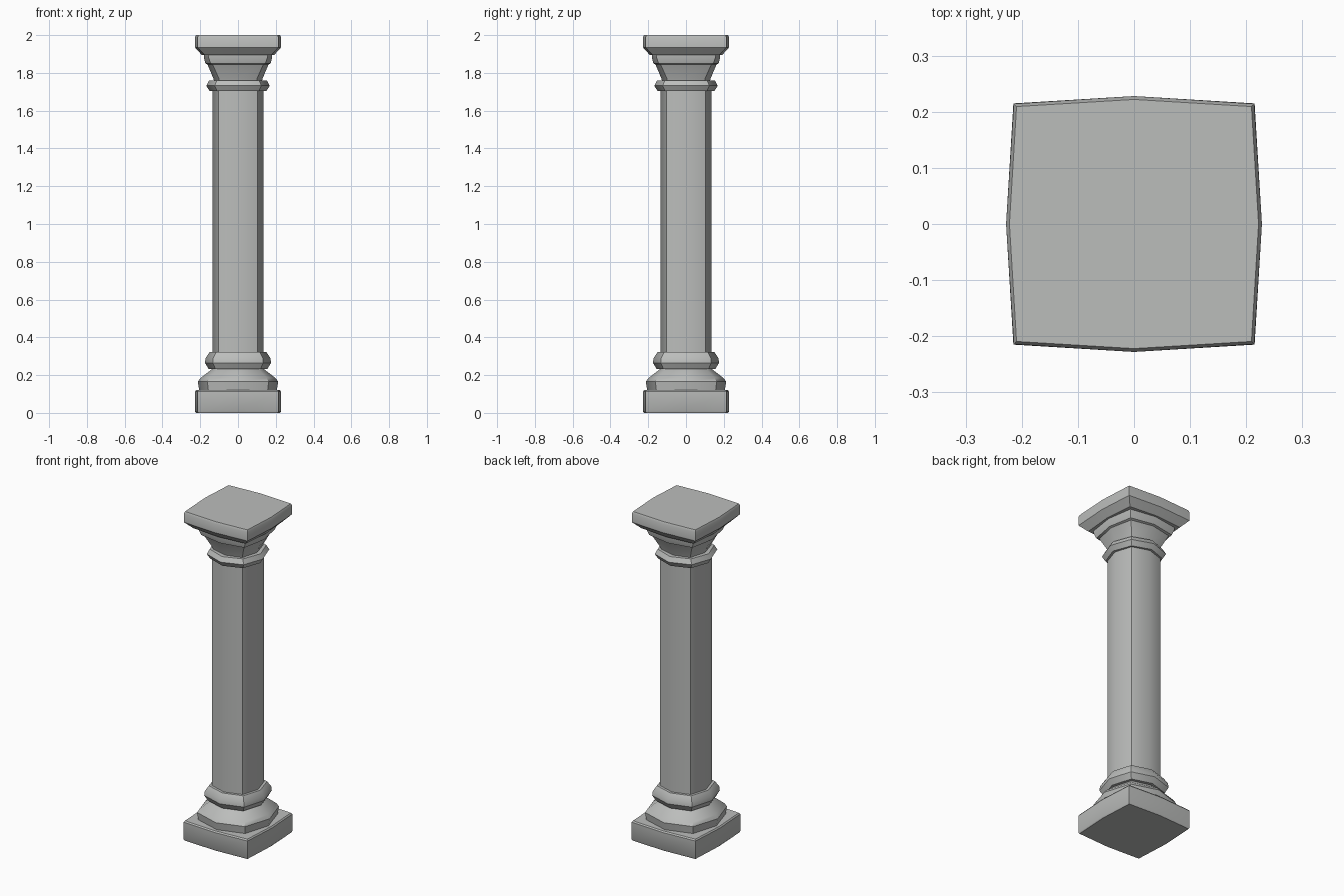
import bpy
import bmesh
import math

if "Cube" in bpy.data.objects:
    bpy.data.objects.remove(bpy.data.objects["Cube"])

stone = bpy.data.materials.new("grey stone")
stone.diffuse_color = (0.5, 0.51, 0.5, 1)
stone.use_nodes = True
stone.node_tree.nodes["Principled BSDF"].inputs["Base Color"].default_value = stone.diffuse_color


def loft(name, rings, smooth=36):
    """Eight-sided stack; each ring is (z, radius on the axes, radius at the corners)."""
    bm = bmesh.new()
    loops = []
    for z, r_axis, r_corner in rings:
        loop = []
        for i in range(8):
            a = math.radians(45 * i)
            r = r_corner if i % 2 else r_axis
            loop.append(bm.verts.new((r * math.cos(a), r * math.sin(a), z)))
        loops.append(loop)
    for lo, hi in zip(loops, loops[1:]):
        for i in range(8):
            j = (i + 1) % 8
            bm.faces.new((lo[i], lo[j], hi[j], hi[i]))
    bm.faces.new(loops[0][::-1])
    bm.faces.new(loops[-1])
    mesh = bpy.data.meshes.new(name)
    bm.to_mesh(mesh)
    bm.free()
    mesh.materials.append(stone)
    ob = bpy.data.objects.new(name, mesh)
    bpy.context.collection.objects.link(ob)
    bpy.ops.object.select_all(action='DESELECT')
    ob.select_set(True)
    bpy.context.view_layer.objects.active = ob
    bpy.ops.object.shade_smooth_by_angle(angle=math.radians(smooth))
    return ob


# square plinth with bowed sides
loft("plinth", [(0.0, 0.222, 0.298), (0.008, 0.228, 0.304),
                (0.112, 0.228, 0.304), (0.12, 0.222, 0.296)])
# flared base moulding
loft("base_bowl", [(0.12, 0.205, 0.222), (0.165, 0.213, 0.229), (0.185, 0.198, 0.215),
                   (0.232, 0.137, 0.15)])
# lower collar
loft("lower_collar", [(0.232, 0.155, 0.168), (0.265, 0.175, 0.189),
                      (0.29, 0.172, 0.186), (0.322, 0.15, 0.163)])
# shaft
loft("shaft", [(0.30, 0.135, 0.145), (1.72, 0.135, 0.145)])
# upper collar
loft("upper_collar", [(1.703, 0.15, 0.156), (1.732, 0.168, 0.175), (1.76, 0.153, 0.158)])
# flaring capital with upper band
loft("capital", [(1.75, 0.125, 0.137), (1.77, 0.13, 0.143), (1.845, 0.162, 0.19),
                 (1.85, 0.173, 0.206), (1.885, 0.181, 0.222), (1.90, 0.181, 0.222)])
# square top slab, chamfered below
loft("abacus", [(1.895, 0.192, 0.25), (1.935, 0.228, 0.303),
                (1.988, 0.228, 0.303), (2.0, 0.222, 0.296)])
